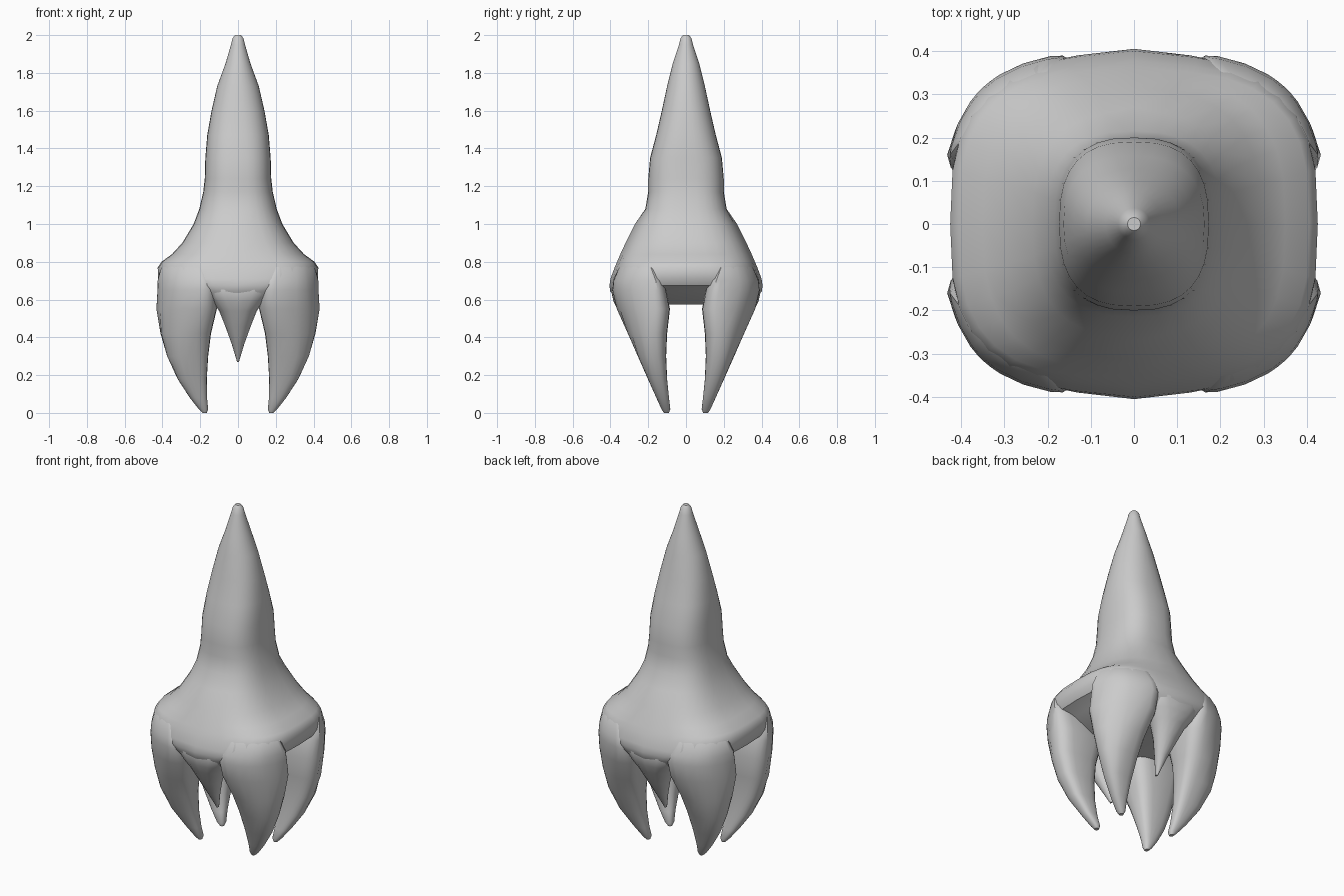
import bpy, math

cube = bpy.data.objects.get("Cube")
if cube:
    bpy.data.objects.remove(cube)

grey = bpy.data.materials.new("stone grey")
grey.use_nodes = True
COLOR = (0.6, 0.6, 0.6, 1)
grey.diffuse_color = COLOR
grey.node_tree.nodes["Principled BSDF"].inputs["Base Color"].default_value = COLOR


def ring(z, x0, x1, y0, y1, n, sides, trim):
    """Superellipse section filling the given x and y range."""
    pts = []
    pad = max(0, .6 - z) * .15
    for i in range(sides):
        a = 2 * math.pi * i / sides
        c, s = math.cos(a), math.sin(a)
        x = math.copysign(abs(c) ** (2 / n), c)
        y = math.copysign(abs(s) ** (2 / n), s)
        x = (x0 + x1) / 2 + x * (x1 - x0) / 2
        y = (y0 + y1) / 2 + y * (y1 - y0) / 2
        # Pull corners in to the rounded outline centred on the axis
        if trim:
            r = ((x / (x1 + pad)) ** 3 + (y / (y1 + pad)) ** 3) ** (1 / 3)
            x, y = x / max(r, 1), y / max(r, 1)
        pts.append((x, y, z))
    return pts


def loft(name, sections, sides, sx=1, sy=1, trim=False):
    """Skin a stack of sections given from top to bottom; signs mirror it."""
    verts = [(x * sx, y * sy, z) for s in sections
             for x, y, z in ring(*s, sides, trim)]
    faces = [tuple(range(sides))]
    for r in range(len(sections) - 1):
        a, b = r * sides, (r + 1) * sides
        for i in range(sides):
            j = (i + 1) % sides
            faces.append((a + j, a + i, b + i, b + j))
    faces.append(tuple(reversed(range(len(verts) - sides, len(verts)))))
    if sx * sy < 0:
        faces = [f[::-1] for f in faces]
    mesh = bpy.data.meshes.new(name)
    mesh.from_pydata(verts, [], faces)
    mesh.materials.append(grey)
    obj = bpy.data.objects.new(name, mesh)
    bpy.context.collection.objects.link(obj)
    bpy.ops.object.select_all(action='DESELECT')
    obj.select_set(True)
    bpy.context.view_layer.objects.active = obj
    bpy.ops.object.shade_smooth_by_angle(angle=math.radians(35))
    return obj


# Pointed body: height, half width, half depth, squareness
body = [(2, .015, .015, 2), (1.985, .028, .028, 2), (1.95, .037, .037, 2),
        (1.85, .066, .07, 2), (1.73, .11, .10, 2), (1.6, .14, .128, 2.2),
        (1.47, .163, .158, 2.4), (1.35, .173, .19, 2.6), (1.24, .176, .20, 2.6),
        (1.17, .184, .20, 2.6), (1.08, .205, .215, 2.6), (1, .235, .26, 2.6),
        (.9, .295, .31, 2.7), (.84, .35, .338, 2.8), (.8, .405, .355, 3),
        (.77, .425, .368, 3), (.71, .424, .39, 3), (.675, .405, .395, 2.9),
        (.645, .33, .392, 2.8), (.575, .22, .35, 2.5)]
shell = loft("body", [(z, -w, w, -d, d, n) for z, w, d, n in body], 32)

# Raised centre ridge on the front and back shoulders
for v in shell.data.vertices:
    if abs(v.co.x) < .02 and .64 < v.co.z < 1.05:
        v.co.y += math.copysign(.01, v.co.y)

# Claws: height, inner x, outer x, inner y, outer y, squareness
claw = [(.80, .20, .395, .18, .345, 4), (.77, .17, .425, .16, .368, 4),
        (.70, .13, .436, .12, .394, 4), (.65, .115, .438, .105, .40, 3.8),
        (.55, .112, .436, .085, .37, 3.6), (.42, .143, .413, .10, .31, 3.2),
        (.3, .158, .375, .105, .255, 3), (.18, .165, .32, .10, .202, 2.8),
        (.08, .164, .255, .09, .157, 2.5), (.02, .158, .208, .083, .13, 2.3),
        (0, .165, .188, .09, .117, 2)]
for side, sx in (("left", 1), ("right", -1)):
    for end, sy in (("front", -1), ("back", 1)):
        loft(f"{end}_{side}_claw", claw, 24, sx, sy, trim=True)

# Short centre spikes between the claws
spike = [(.71, -.19, .19, .20, .38, 3), (.65, -.17, .17, .20, .397, 2.8),
         (.59, -.135, .135, .20, .384, 2.5), (.54, -.10, .10, .20, .36, 2.2),
         (.46, -.068, .068, .20, .318, 2), (.37, -.035, .035, .19, .262, 2),
         (.27, -.005, .005, .18, .20, 2)]
for end, sy in (("front", -1), ("back", 1)):
    loft(f"{end}_spike", spike, 16, 1, sy)
